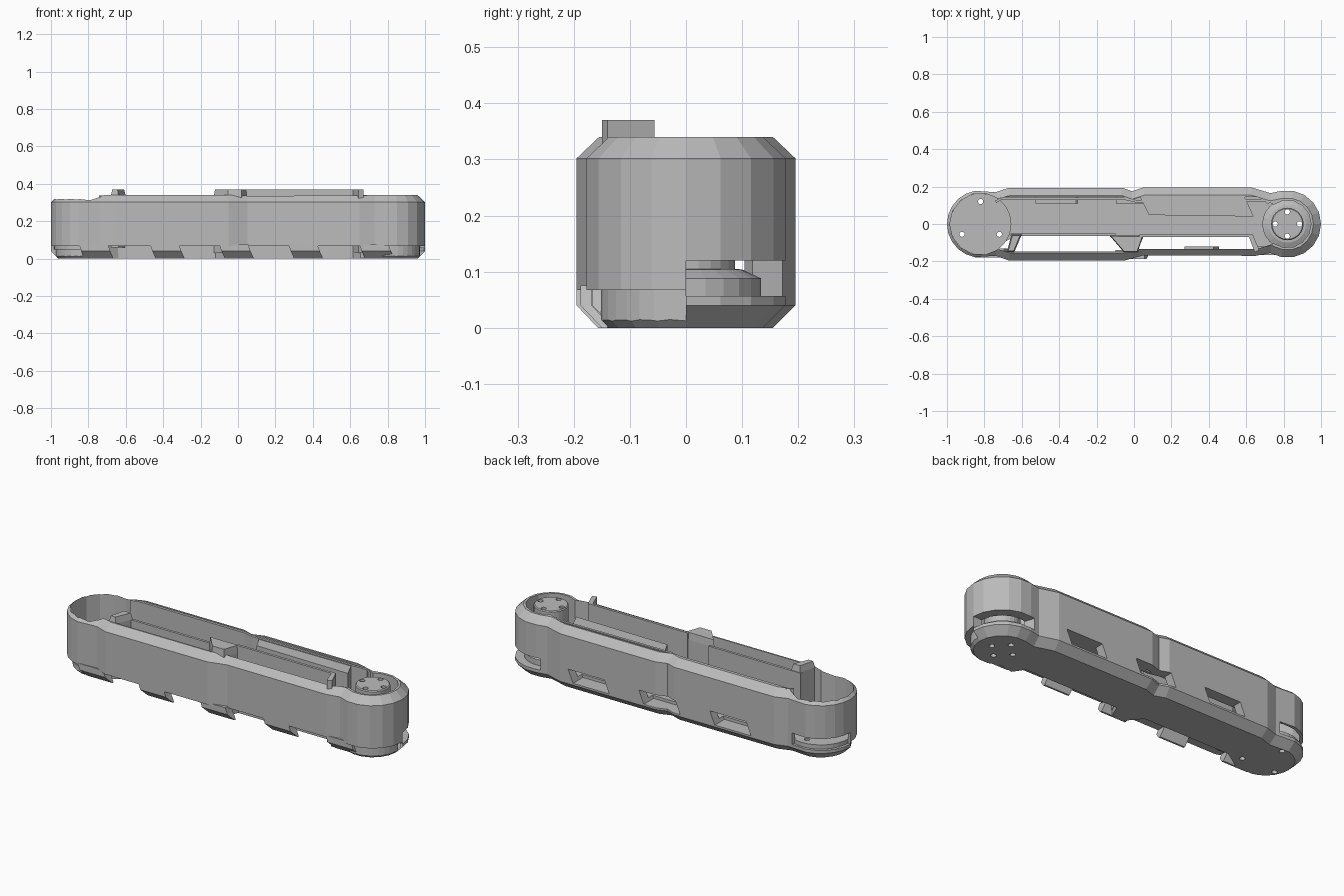
import bpy, bmesh, math
from mathutils import Vector

if "Cube" in bpy.data.objects:
    bpy.data.objects.remove(bpy.data.objects["Cube"])

grey = bpy.data.materials.new("plain_grey")
grey.diffuse_color = (0.5, 0.5, 0.5, 1)
grey.use_nodes = True
grey.node_tree.nodes["Principled BSDF"].inputs["Base Color"].default_value = grey.diffuse_color


def arc(cx, r, a0, a1, n=10):
    """Arc points around (cx, 0), angles in degrees."""
    return [(cx + r * math.cos(math.radians(a0 + (a1 - a0) * i / n)),
             r * math.sin(math.radians(a0 + (a1 - a0) * i / n))) for i in range(n + 1)]


def inset(pts, d):
    """Move a counter-clockwise outline inward by d."""
    out = []
    for i, p in enumerate(pts):
        p = Vector(p)
        a = (p - Vector(pts[i - 1])).normalized()
        b = (Vector(pts[(i + 1) % len(pts)]) - p).normalized()
        n = Vector((-a.y - b.y, a.x + b.x)).normalized()
        out.append(tuple(p + n * d / max(0.5, n.dot(Vector((-a.y, a.x))))))
    return out


def loft(name, layers):
    """Solid from stacked outlines: [(z, points), ...]."""
    bm = bmesh.new()
    rings = [[bm.verts.new((x, y, z)) for x, y in pts] for z, pts in layers]
    n = len(rings[0])
    bm.faces.new(rings[0][::-1])
    bm.faces.new(rings[-1])
    for lo, hi in zip(rings, rings[1:]):
        for i in range(n):
            j = (i + 1) % n
            bm.faces.new((lo[i], lo[j], hi[j], hi[i]))
    bmesh.ops.recalc_face_normals(bm, faces=bm.faces)
    me = bpy.data.meshes.new(name)
    bm.to_mesh(me)
    bm.free()
    me.materials.append(grey)
    ob = bpy.data.objects.new(name, me)
    bpy.context.collection.objects.link(ob)
    return ob


def prism(name, pts, z0, z1):
    return loft(name, [(z0, pts), (z1, pts)])


def circle(cx, r, n=24, cy=0):
    return [(x, y + cy) for x, y in arc(cx, r, 0, 360, n)[:-1]]


def cut(ob, cutters):
    """Subtract each cutter, then drop it."""
    bpy.context.view_layer.objects.active = ob
    for c in cutters:
        c.hide_render = True
        m = ob.modifiers.new("cut", 'BOOLEAN')
        m.operation, m.solver, m.object = 'DIFFERENCE', 'EXACT', c
        bpy.ops.object.modifier_apply(modifier=m.name)
        bpy.data.objects.remove(c)


def ribbon(pts, t):
    """Thin strip outline along an open path."""
    left, right = [], []
    for i, p in enumerate(pts):
        d = (Vector(pts[min(i + 1, len(pts) - 1)]) - Vector(pts[max(i - 1, 0)])).normalized()
        n = Vector((-d.y, d.x)) * t / 2
        left.append(tuple(Vector(p) + n))
        right.append(tuple(Vector(p) - n))
    return right + left[::-1]


# Handle shell with chamfered top and bottom
back = [(0.73, 0.165), (0.63, 0.195), (0.05, 0.195), (-0.01, 0.175), (-0.06, 0.193),
        (-0.67, 0.193), (-0.74, 0.17)]
front = [(-0.74, -0.17), (-0.67, -0.195), (-0.05, -0.195), (0.05, -0.168),
         (0.65, -0.17), (0.73, -0.155)]
outline = arc(0.82, 0.18, -100, 100) + back + arc(-0.82, 0.18, 100, 260) + front
small = inset(outline, 0.04)
shell = loft("handle_shell", [(0, small), (0.04, outline), (0.302, outline), (0.34, small)])

# Open cavity
cavity = (arc(0.82, 0.127, -125, 125) + [(0.66, 0.145), (0.04, 0.145), (-0.01, 0.13),
          (-0.06, 0.145), (-0.68, 0.145)] + arc(-0.82, 0.165, 55, 305) +
          [(-0.68, -0.147), (-0.06, -0.147), (0.04, -0.133), (0.66, -0.133)])
cavity_cut = prism("cavity_cutter", cavity, 0.066, 1)

# Open strip under the front wall, following the floor's front edge
floor_edge = (arc(-0.82, 0.152, 180, 300) + [(-0.64, -0.064), (-0.12, -0.064), (-0.05, -0.148),
              (0.02, -0.138), (0.05, -0.069), (0.615, -0.069), (0.655, -0.13), (0.72, -0.125)] +
              arc(0.82, 0.152, 250, 360))
under_cut = prism("front_gap_cutter", [(-1.2, -0.4), (1.2, -0.4), (1.2, 0)] + floor_edge[::-1]
                  + [(-1.2, 0)], -0.1, 0.0675)

# End slots and back windows
slots = [prism("slot_cutter", [(0.82, 0.0005)] + arc(0.82, 0.4, 0, 108, 8), 0.057, 0.12),
         prism("slot_cutter", [(-0.82, 0.0005)] + arc(-0.82, 0.4, 72, 180, 8), 0.057, 0.12)]
windows = []
for x in (-0.41, 0.02, 0.45):
    lo = [(x - 0.12, 0.11), (x + 0.10, 0.11), (x + 0.10, 0.3), (x - 0.12, 0.3)]
    hi = [(px + 0.03, py) for px, py in lo]
    windows.append(loft("window_cutter", [(0.05, lo), (0.12, hi)]))


def screw_holes():
    spots = [(0.82, 0.065), (0.82, -0.065), (0.755, 0), (0.885, 0),
             (-0.82, 0.12), (-0.92, -0.055), (-0.72, -0.055)]
    return [prism("hole_cutter", circle(x, 0.014, 12, y), -0.1, 0.5) for x, y in spots]


cut(shell, [cavity_cut, under_cut] + slots + windows + screw_holes())

# Hanging tabs below the front wall
for i, (x, y) in enumerate([(-0.85, -0.178), (-0.47, -0.195), (-0.10, -0.188),
                            (0.27, -0.169), (0.65, -0.167)]):
    def band(x0, outer, inner):
        return [(x0, outer), (x0 + 0.155, outer), (x0 + 0.155, inner), (x0, inner)]
    inner = y + 0.048
    loft(f"front_tab_{i + 1}", [(0, band(x + 0.03, y + 0.038, inner)),
                                (0.04, band(x + 0.012, y, inner)),
                                (0.075, band(x, y, inner))])

# Pivot post with flange, and round plate at the other end
pivot = loft("pivot_post", [(0.05, circle(0.82, 0.134)), (0.088, circle(0.82, 0.134)),
                            (0.104, circle(0.82, 0.1)), (0.105, circle(0.82, 0.087)),
                            (0.335, circle(0.82, 0.087)), (0.34, circle(0.82, 0.082))])
cut(pivot, screw_holes()[:7])
plate = prism("end_plate", circle(-0.82, 0.164, 32), 0.05, 0.08)
cut(plate, screw_holes())

# Front inner liner: low strip, raised strip, and their end blocks
prism("front_liner_low", ribbon([(-0.66, -0.058), (-0.10, -0.058)], 0.014), 0.03, 0.335)
prism("front_liner_high", ribbon([(0.03, -0.063), (0.62, -0.063)], 0.014), 0.03, 0.37)
block = [(-0.13, -0.062), (-0.055, -0.15), (0.02, -0.15), (0.05, -0.062)]
loft("middle_block", [(0.03, block), (0.33, block), (0.37, inset(block, 0.004))])
prism("right_stop", [(0.61, -0.056), (0.645, -0.15), (0.67, -0.14), (0.635, -0.056)], 0.03, 0.37)
stop = [(-0.68, -0.15), (-0.64, -0.15), (-0.60, -0.056), (-0.655, -0.056)]
loft("left_stop", [(0.06, stop), (0.335, stop), (0.37, inset(stop, 0.006))])

# Back inner spring strip and spacer block
prism("back_strip", ribbon([(-0.74, 0.118), (-0.71, 0.136), (-0.05, 0.136), (0.01, 0.122),
                            (0.70, 0.128), (0.72, 0.11)], 0.014), 0.122, 0.337)
spacer = [(0.08, 0.048), (0.64, 0.04), (0.59, 0.148), (0.03, 0.148)]
prism("back_spacer", spacer, 0.122, 0.333)
